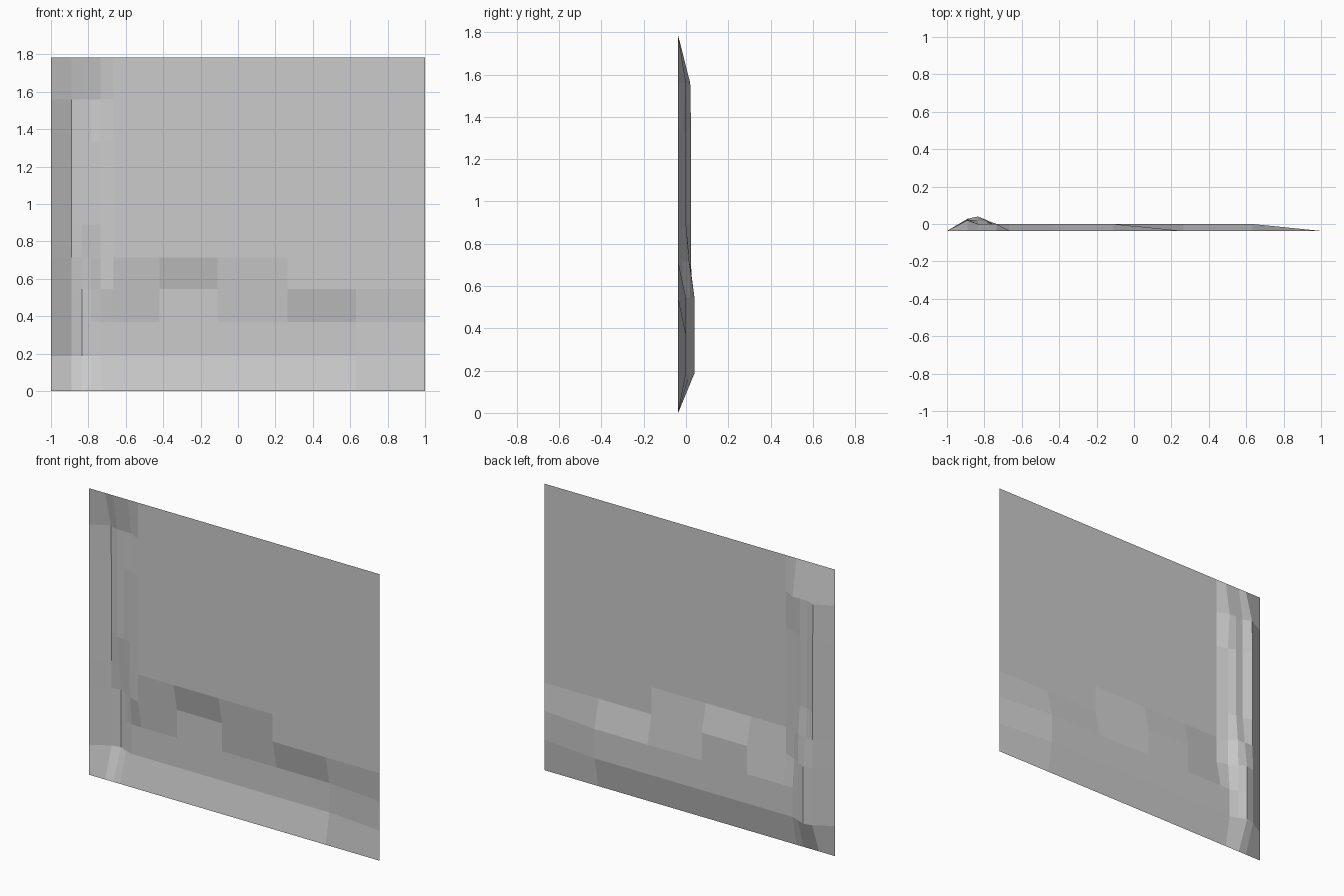
import bpy, bmesh

if "Cube" in bpy.data.objects:
    bpy.data.objects.remove(bpy.data.objects["Cube"])

F = -0.037   # outer wall plane
R = 0.0      # recessed (chipped) plane

# shared grid lines of the panel
xs = [-1, -0.89, -0.835, -0.785, -0.735, -0.665, -0.42, -0.11, 0.265, 0.63, 1]
zs = [0, 0.187, 0.37, 0.545, 0.715, 0.89, 1.335, 1.56, 1.785]

# depth profiles across the width, running from the left edge to the right edge
flat = [F] * 11
foot = [F, 0.028, 0.04, 0.018, R, R, R, R, R, R, F]
step = [F, 0.028, 0.04, 0.02, -0.015, F, R, R, F, F, F]
chip = [F, 0.024, 0.018, 0.015, -0.018] + [F] * 6
groove = [F, 0.024, R, R, -0.018] + [F] * 6
cap = [F, 0.02, R, R, R] + [F] * 6
rows = [flat, foot, foot, step, chip, groove, groove, cap, flat]

# wall panel: one thin sheet with a worn foot and a chipped left groove
bm = bmesh.new()
grid = [[bm.verts.new((x, y, z)) for x, y in zip(xs, row)] for z, row in zip(zs, rows)]
for lower, upper in zip(grid, grid[1:]):
    for i in range(len(xs) - 1):
        bm.faces.new((lower[i], lower[i + 1], upper[i + 1], upper[i]))
mesh = bpy.data.meshes.new("wall_panel")
bm.to_mesh(mesh)
bm.free()
panel = bpy.data.objects.new("wall_panel", mesh)
bpy.context.collection.objects.link(panel)
